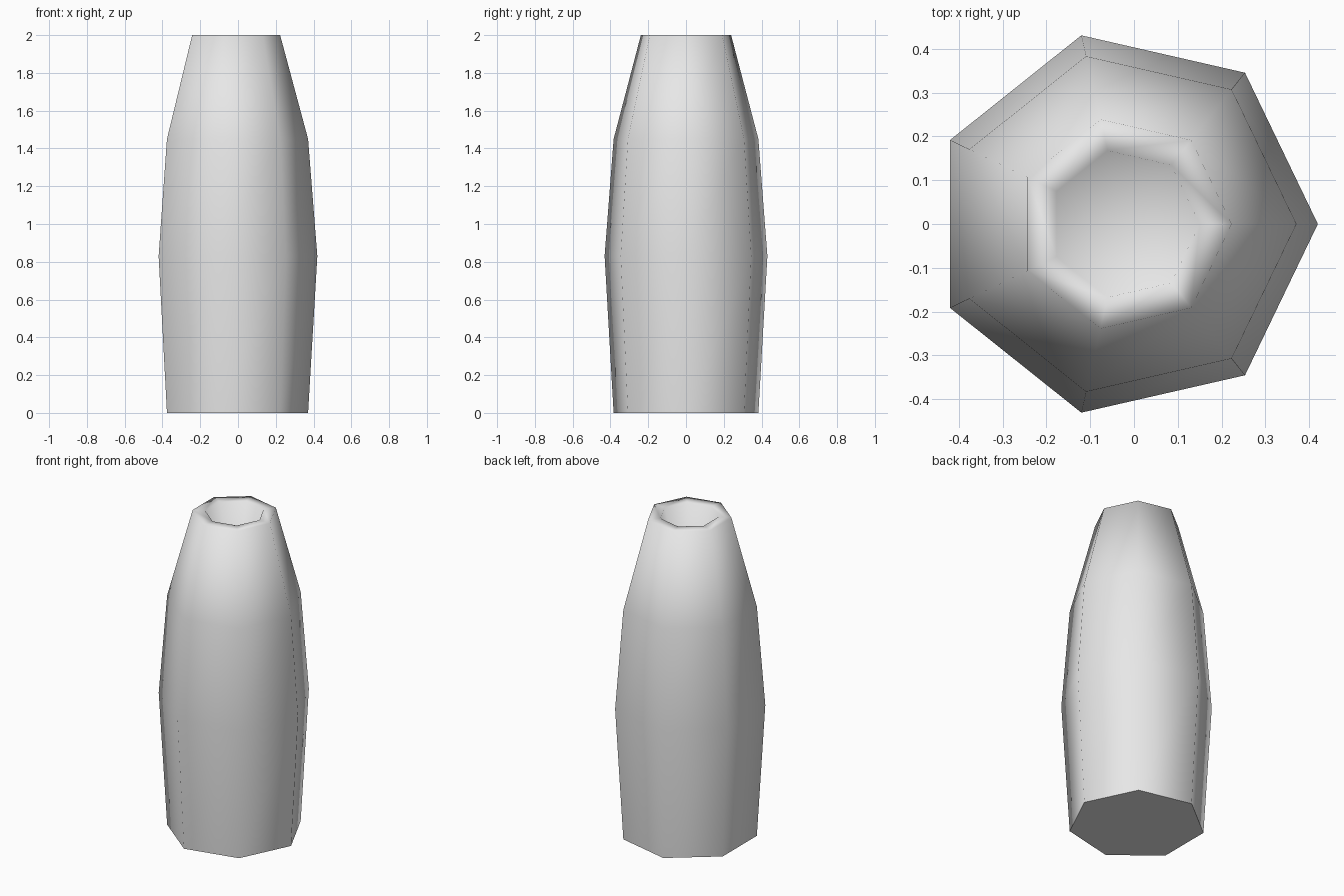
import bpy
import bmesh
import math

SIDES = 7
CENTRE_X = -0.022  # centres the odd-sided outline on x = 0

cube = bpy.data.objects.get("Cube")
if cube:
    bpy.data.objects.remove(cube, do_unlink=True)

# Plain grey material
grey = bpy.data.materials.new("light_grey")
grey.use_nodes = True
colour = (0.8, 0.8, 0.8, 1)
grey.diffuse_color = colour
grey.node_tree.nodes["Principled BSDF"].inputs["Base Color"].default_value = colour

# Profile as (radius, height): foot, belly, shoulder, rim and mouth edge
profile = [(0.393, 0), (0.442, 0.83), (0.393, 1.45), (0.245, 2), (0.172, 2)]
mouth_bottom = 1.45

bm = bmesh.new()


def add_ring(radius, z):
    angles = [2 * math.pi * i / SIDES for i in range(SIDES)]
    return [bm.verts.new((CENTRE_X + radius * math.cos(a), radius * math.sin(a), z))
            for a in angles]


# Walls and rim
rings = [add_ring(r, z) for r, z in profile]
for low, high in zip(rings, rings[1:]):
    for i in range(SIDES):
        j = (i + 1) % SIDES
        bm.faces.new((low[i], low[j], high[j], high[i]))

# Flat base
bm.faces.new(list(reversed(rings[0])))

# Tapered hollow in the mouth
tip = bm.verts.new((CENTRE_X, 0, mouth_bottom))
for i in range(SIDES):
    bm.faces.new((rings[-1][i], rings[-1][(i + 1) % SIDES], tip))

bmesh.ops.recalc_face_normals(bm, faces=bm.faces)
mesh = bpy.data.meshes.new("vase")
bm.to_mesh(mesh)
bm.free()
mesh.materials.append(grey)

vase = bpy.data.objects.new("vase", mesh)
bpy.context.collection.objects.link(vase)

# Smooth body and rim, crisp base edge
bpy.ops.object.select_all(action='DESELECT')
vase.select_set(True)
bpy.context.view_layer.objects.active = vase
bpy.ops.object.shade_smooth_by_angle(angle=math.radians(80))
